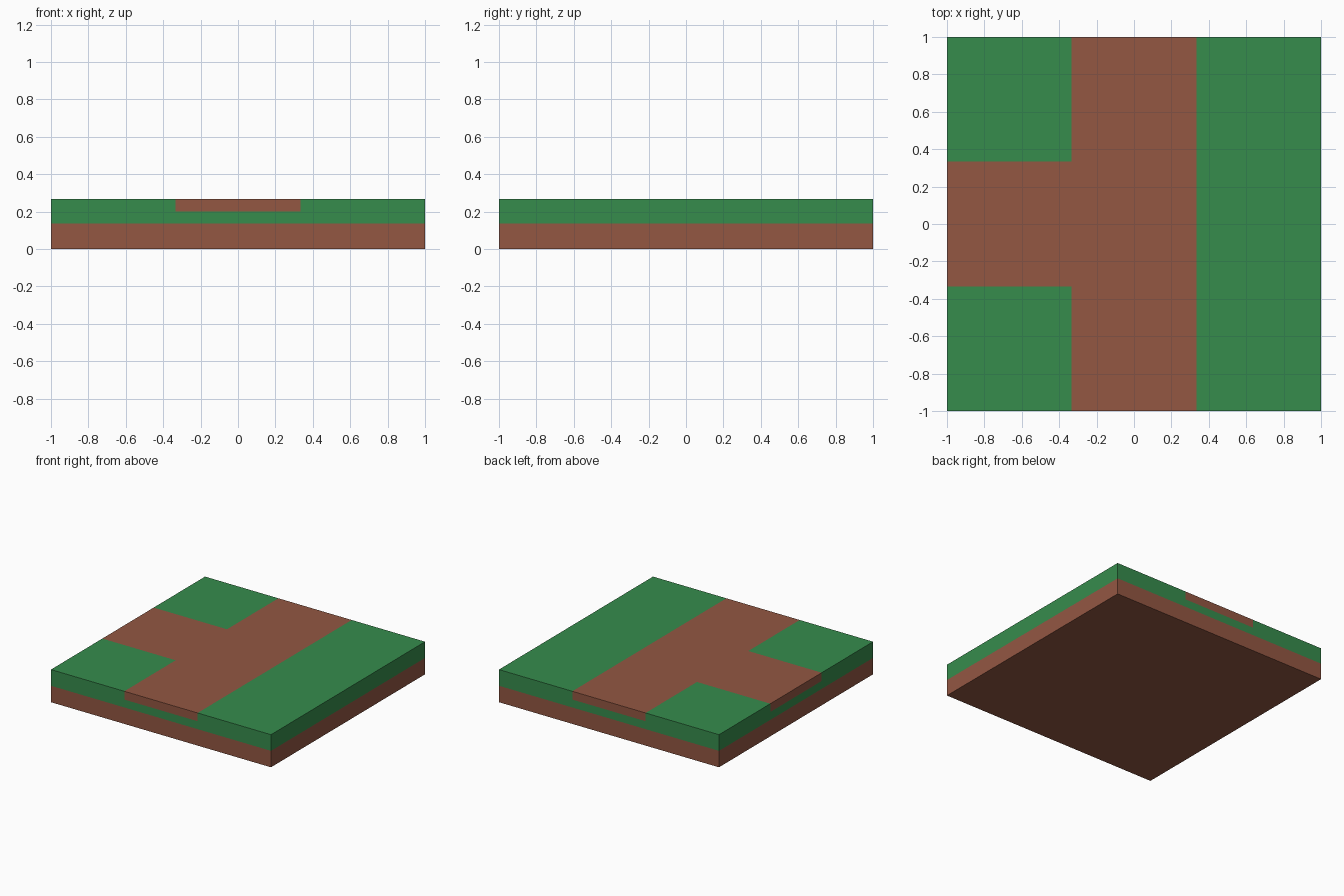
import bpy, bmesh

if "Cube" in bpy.data.objects:
    bpy.data.objects.remove(bpy.data.objects["Cube"])

# Grid lines that divide the tile into cells
T = 1 / 3
XY = [-1, -T, T, 1]
Z = [0, 0.135, 0.2, 0.268]


def material(name, color):
    m = bpy.data.materials.new(name)
    m.diffuse_color = (*color, 1)
    m.use_nodes = True
    m.node_tree.nodes["Principled BSDF"].inputs["Base Color"].default_value = m.diffuse_color
    return m


def solid(name, cells, mat):
    """Closed solid made of the outer faces of a set of grid cells."""
    bm = bmesh.new()
    verts = {}

    def vert(p):
        if p not in verts:
            verts[p] = bm.verts.new((XY[p[0]], XY[p[1]], Z[p[2]]))
        return verts[p]

    for cell in cells:
        for axis in range(3):
            for side in (0, 1):
                neighbour = list(cell)
                neighbour[axis] += 2 * side - 1
                if tuple(neighbour) in cells:
                    continue
                corners = []
                for a, b in ((0, 0), (1, 0), (1, 1), (0, 1)):
                    p = list(cell)
                    p[axis] += side
                    p[(axis + 1) % 3] += a
                    p[(axis + 2) % 3] += b
                    corners.append(vert(tuple(p)))
                bm.faces.new(corners if side else corners[::-1])
    # Merge coplanar cell faces into larger flat ones
    bmesh.ops.dissolve_limit(bm, angle_limit=0.01, verts=bm.verts[:], edges=bm.edges[:])
    mesh = bpy.data.meshes.new(name)
    bm.to_mesh(mesh)
    bm.free()
    mesh.materials.append(mat)
    obj = bpy.data.objects.new(name, mesh)
    bpy.context.collection.objects.link(obj)
    return obj


grass_green = material("grass green", (0.037, 0.262, 0.073))
dirt_brown = material("dirt brown", (0.292, 0.095, 0.055))

layer = lambda k: {(i, j, k) for i in range(3) for j in range(3)}

# T-shaped path: straight run front to back with a branch to the left
path = {(1, 0, 2), (1, 1, 2), (1, 2, 2), (0, 1, 2)}

solid("dirt_base", layer(0), dirt_brown)
solid("grass_layer", (layer(1) | layer(2)) - path, grass_green)
solid("dirt_path", path, dirt_brown)
